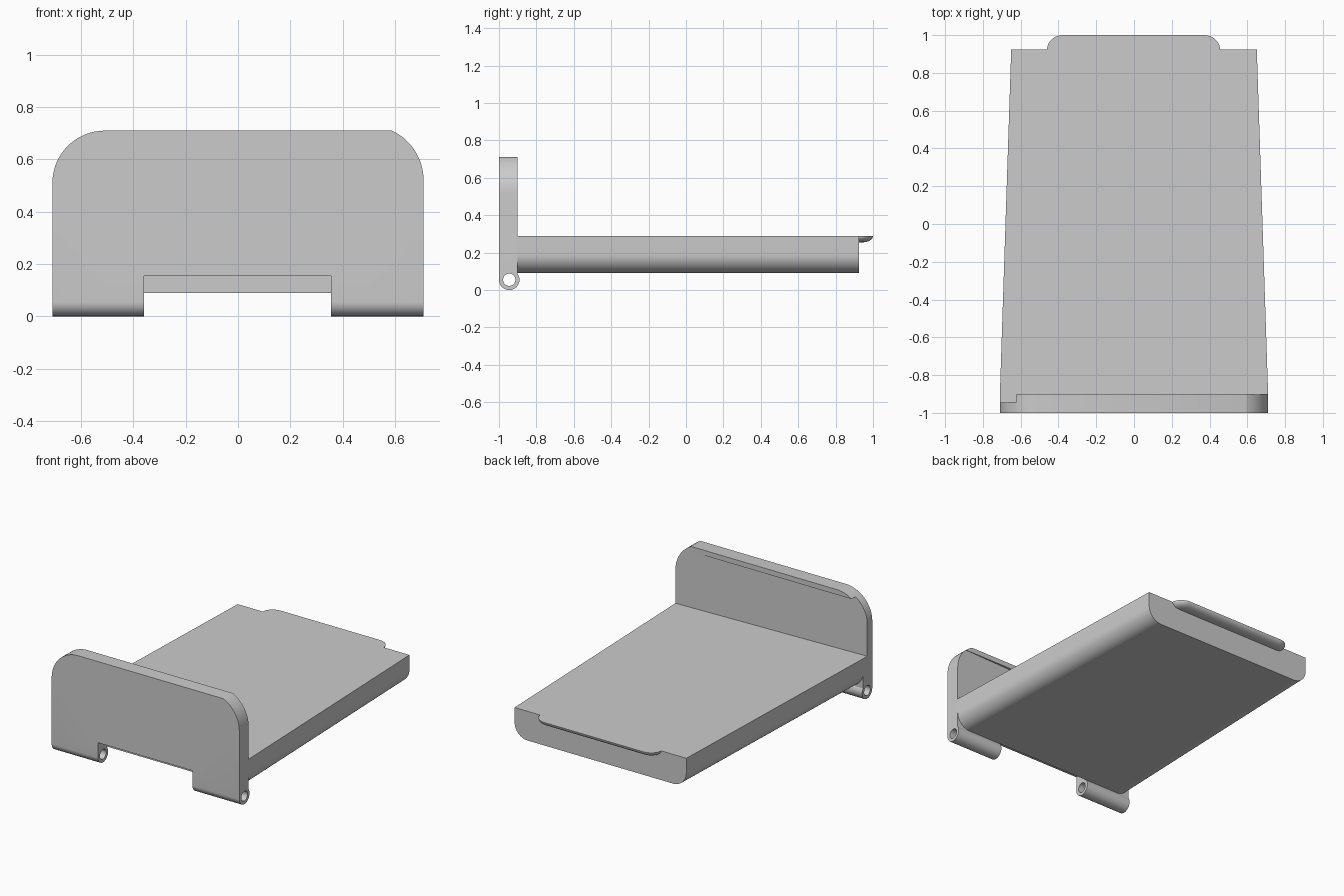
import bpy, bmesh
from math import sin, cos, pi, radians

cube = bpy.data.objects.get("Cube")
if cube:
    bpy.data.objects.remove(cube, do_unlink=True)

grey = bpy.data.materials.new("light grey")
grey.use_nodes = True
colour = (0.6, 0.6, 0.6, 1)
grey.diffuse_color = colour
grey.node_tree.nodes["Principled BSDF"].inputs["Base Color"].default_value = colour


def loft(name, rings):
    """Skin a list of equal-length closed rings and cap both ends."""
    bm = bmesh.new()
    loops = [[bm.verts.new(p) for p in ring] for ring in rings]
    for a, b in zip(loops, loops[1:]):
        for i in range(len(a)):
            j = (i + 1) % len(a)
            bm.faces.new((a[i], a[j], b[j], b[i]))
    bm.faces.new(loops[0])
    bm.faces.new(loops[-1])
    bmesh.ops.recalc_face_normals(bm, faces=bm.faces)
    mesh = bpy.data.meshes.new(name)
    bm.to_mesh(mesh)
    bm.free()
    mesh.materials.append(grey)
    obj = bpy.data.objects.new(name, mesh)
    bpy.context.collection.objects.link(obj)
    return obj


def arc(cx, cy, rx, ry, start, end, steps=16):
    angles = [radians(start + (end - start) * i / steps) for i in range(steps + 1)]
    return [(cx + rx * cos(a), cy + ry * sin(a)) for a in angles]


def rod(name, radius, x0, x1):
    """Cylinder along x on the hinge axis."""
    circle = arc(-0.945, 0.055, radius, radius, 0, 360, 48)[:-1]
    return loft(name, [[(x, y, z) for y, z in circle] for x in (x0, x1)])


def boolean(obj, tool, operation):
    mod = obj.modifiers.new(operation.title(), 'BOOLEAN')
    mod.operation = operation
    mod.solver = 'EXACT'
    mod.object = tool
    tool.hide_render = True
    bpy.context.view_layer.objects.active = obj
    bpy.ops.object.modifier_apply(modifier=mod.name)
    bpy.data.objects.remove(tool, do_unlink=True)


# Upright plate with rounded top corners and a notch between the hinges
outline = [(-0.71, 0.055), (-0.36, 0.055), (-0.36, 0.155),
           (0.355, 0.155), (0.355, 0.055), (0.71, 0.055)]
outline += arc(0.5, 0.52, 0.21, 0.21, 0, 64.8)
outline += arc(-0.51, 0.51, 0.2, 0.2, 90, 180)
plate = loft("front_plate", [[(x, y, z) for x, z in outline] for y in (-1, -0.9)])

# Shallow tapering recess on the inner face, under the top overhang
wedge = [(0.71, -0.9), (-0.71, -0.945), (-0.8, -0.948), (-0.8, -0.8), (0.71, -0.8)]
boolean(plate, loft("recess_cutter", [[(x, y, z) for x, y in wedge]
                                      for z in (0.29, 0.675)]), 'DIFFERENCE')

# Hinge barrels and their bore
for x0, x1 in ((-0.71, -0.36), (0.355, 0.71)):
    boolean(plate, rod("barrel", 0.055, x0, x1), 'UNION')
boolean(plate, rod("bore_cutter", 0.033, -1, 1), 'DIFFERENCE')

# Tapered slab with rounded lower edges
def slab_section(y, half):
    r = 0.1
    left = arc(-half + r, 0.09 + r, r, r, 180, 270)
    right = arc(half - r, 0.09 + r, r, r, 270, 360)
    points = [(-half, 0.29)] + left + right + [(half, 0.29)]
    return [(x, y, z) for x, z in points]

slab = loft("slab", [slab_section(-0.9, 0.71), slab_section(0.925, 0.65)])

# Latch lip on the far end, curved underneath
def lip_ring(angle):
    inset = 0.055 * (1 - cos(angle))
    z = 0.29 - 0.035 * sin(angle)
    rx, ry = 0.085 - inset, 0.075 - inset
    plan = arc(0.37, 0.925, rx, ry, 0, 90, 12) + arc(-0.375, 0.925, rx, ry, 90, 180, 12)
    return [(x, y, z) for x, y in plan]

lip = loft("latch_lip", [lip_ring(pi / 2 * i / 8) for i in range(9)])

# Smooth the rounded faces, keep the corners crisp
for obj in (plate, slab, lip):
    bpy.ops.object.select_all(action='DESELECT')
    obj.select_set(True)
    bpy.context.view_layer.objects.active = obj
    bpy.ops.object.shade_smooth_by_angle(angle=radians(30))
